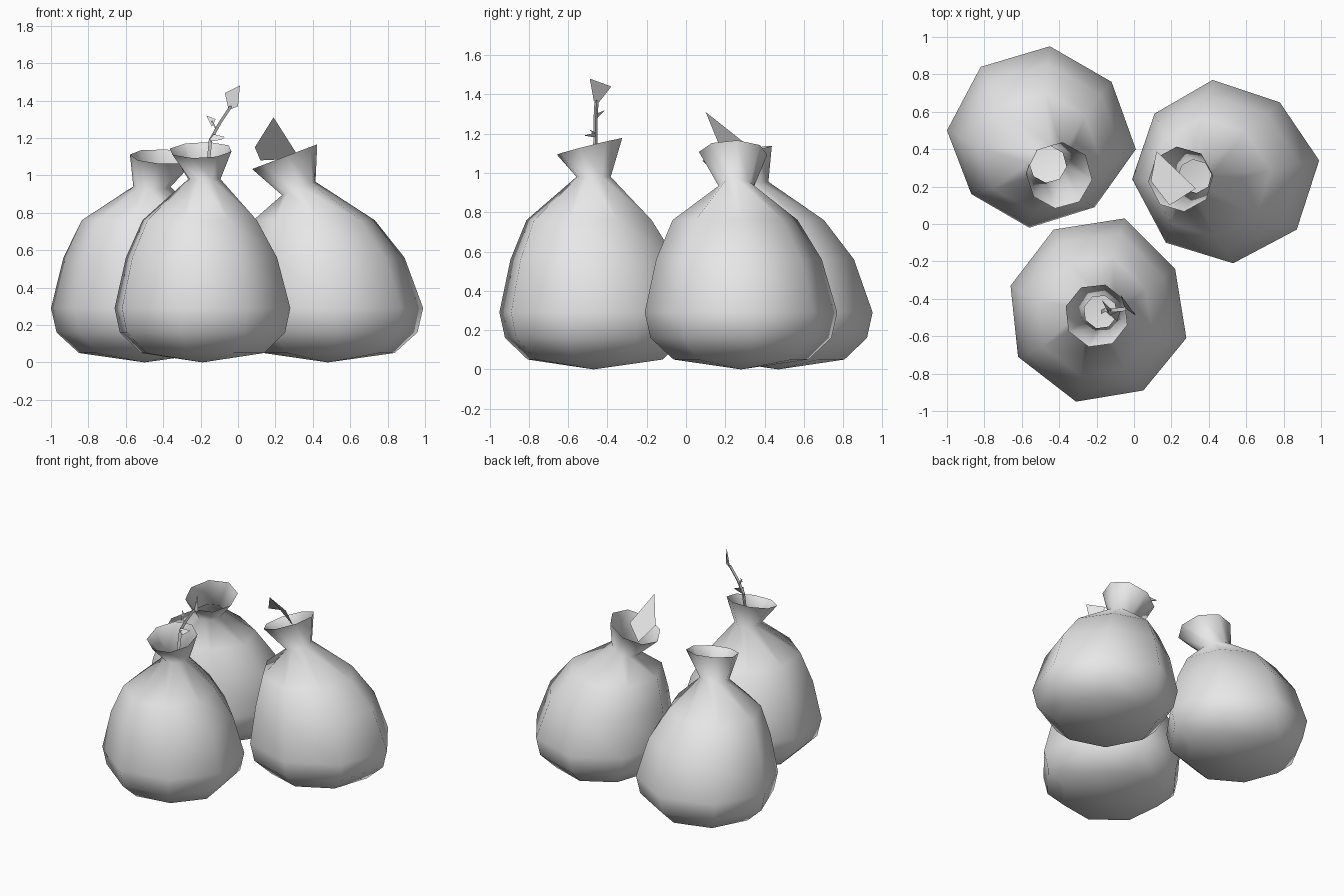
import bpy, bmesh
from mathutils import Vector

if "Cube" in bpy.data.objects:
    bpy.data.objects.remove(bpy.data.objects["Cube"])

grey = bpy.data.materials.new("grey_sack")
grey.diffuse_color = (0.8, 0.8, 0.8, 1)
grey.use_nodes = True
grey.node_tree.nodes["Principled BSDF"].inputs["Base Color"].default_value = grey.diffuse_color


def finish(name, bm, smooth):
    mesh = bpy.data.meshes.new(name)
    bmesh.ops.recalc_face_normals(bm, faces=bm.faces)
    for f in bm.faces:
        f.smooth = smooth
    bm.to_mesh(mesh)
    bm.free()
    mesh.materials.append(grey)
    obj = bpy.data.objects.new(name, mesh)
    bpy.context.collection.objects.link(obj)
    return obj


# Body rings: height, scale of the widest outline, share of the shoulder lean
BODY = [(0.05, 0.70, 0), (0.16, 0.94, 0), (0.29, 1.0, 0),
        (0.56, 0.86, 0.35), (0.76, 0.65, 1.0)]


def sack(name, base, outline, lean, neck, rim):
    """Eight-sided sack; neck and rim are (centre, radius, slope x, slope y)."""
    bm = bmesh.new()
    base, lean = Vector(base), Vector(lean)
    spokes = [Vector(p) - base for p in outline]
    rings = []
    for z, s, k in BODY:
        rings.append([bm.verts.new((*(base + d * s + lean * k), z)) for d in spokes])
    for (cx, cy, cz), r, sx, sy in (neck, rim):
        ring = []
        for d in spokes:
            o = d.normalized() * r
            ring.append(bm.verts.new((cx + o.x, cy + o.y, cz + sx * o.x + sy * o.y)))
        rings.append(ring)
    tip = bm.verts.new((*base, 0))
    for i in range(8):
        j = (i + 1) % 8
        bm.faces.new((tip, rings[0][j], rings[0][i]))
        for a, b in zip(rings, rings[1:]):
            bm.faces.new((a[i], a[j], b[j], b[i]))
    return finish(name, bm, True)


sack("front_sack", (-0.19, -0.47),
     [(-0.43, -0.03), (-0.05, 0.03), (0.22, -0.24), (0.28, -0.61),
      (0.05, -0.89), (-0.31, -0.95), (-0.62, -0.71), (-0.66, -0.33)],
     (-0.015, -0.03),
     ((-0.18, -0.47, 0.98), 0.09, 0, 0),
     ((-0.20, -0.49, 1.135), 0.172, 0.03, 0.25))

sack("left_sack", (-0.50, 0.47),
     [(-1.0, 0.50), (-0.82, 0.84), (-0.45, 0.95), (-0.12, 0.76),
      (0.01, 0.40), (-0.21, 0.09), (-0.56, -0.02), (-0.87, 0.16)],
     (-0.01, -0.08),
     ((-0.46, 0.32, 0.94), 0.10, 0, 0.15),
     ((-0.40, 0.26, 1.10), 0.178, -0.05, 0.22))

sack("right_sack", (0.48, 0.28),
     [(0.42, 0.77), (0.78, 0.65), (0.99, 0.34), (0.87, -0.03),
      (0.53, -0.21), (0.17, -0.10), (-0.01, 0.24), (0.11, 0.59)],
     (-0.08, -0.03),
     ((0.325, 0.255, 0.93), 0.09, 0.4, 0),
     ((0.25, 0.24, 1.10), 0.175, 0.38, 0))


# Flat scraps sticking out of the sacks
def sheet(name, pts):
    bm = bmesh.new()
    bm.faces.new([bm.verts.new(p) for p in pts])
    return finish(name, bm, False)


sheet("paper_sheet", [(0.19, 0.10, 1.31), (0.09, 0.23, 1.15),
                      (0.12, 0.39, 1.08), (0.33, 0.19, 1.09)])
sheet("top_leaf", [(0.01, -0.49, 1.48), (-0.07, -0.38, 1.44),
                   (-0.05, -0.45, 1.35), (0.0, -0.47, 1.37)])
sheet("side_leaf", [(-0.17, -0.41, 1.32), (-0.12, -0.46, 1.30), (-0.14, -0.47, 1.26)])
sheet("low_leaf", [(-0.13, -0.49, 1.22), (-0.07, -0.46, 1.205),
                   (-0.09, -0.52, 1.19), (-0.16, -0.46, 1.18)])


# Thin three-sided stems
def stem(name, path, r):
    bm = bmesh.new()
    offs = [(r, 0), (-r * 0.5, r * 0.87), (-r * 0.5, -r * 0.87)]
    rings = [[bm.verts.new((x + a, y + b, z)) for a, b in offs] for x, y, z in path]
    for p, q in zip(rings, rings[1:]):
        for i in range(3):
            j = (i + 1) % 3
            bm.faces.new((p[i], p[j], q[j], q[i]))
    bm.faces.new(rings[0])
    bm.faces.new(rings[-1])
    return finish(name, bm, False)


stem("main_stem", [(-0.17, -0.47, 0.98), (-0.15, -0.46, 1.19),
                   (-0.10, -0.46, 1.28), (-0.04, -0.455, 1.37)], 0.012)
stem("side_twig", [(-0.12, -0.46, 1.25), (-0.14, -0.455, 1.29)], 0.006)
